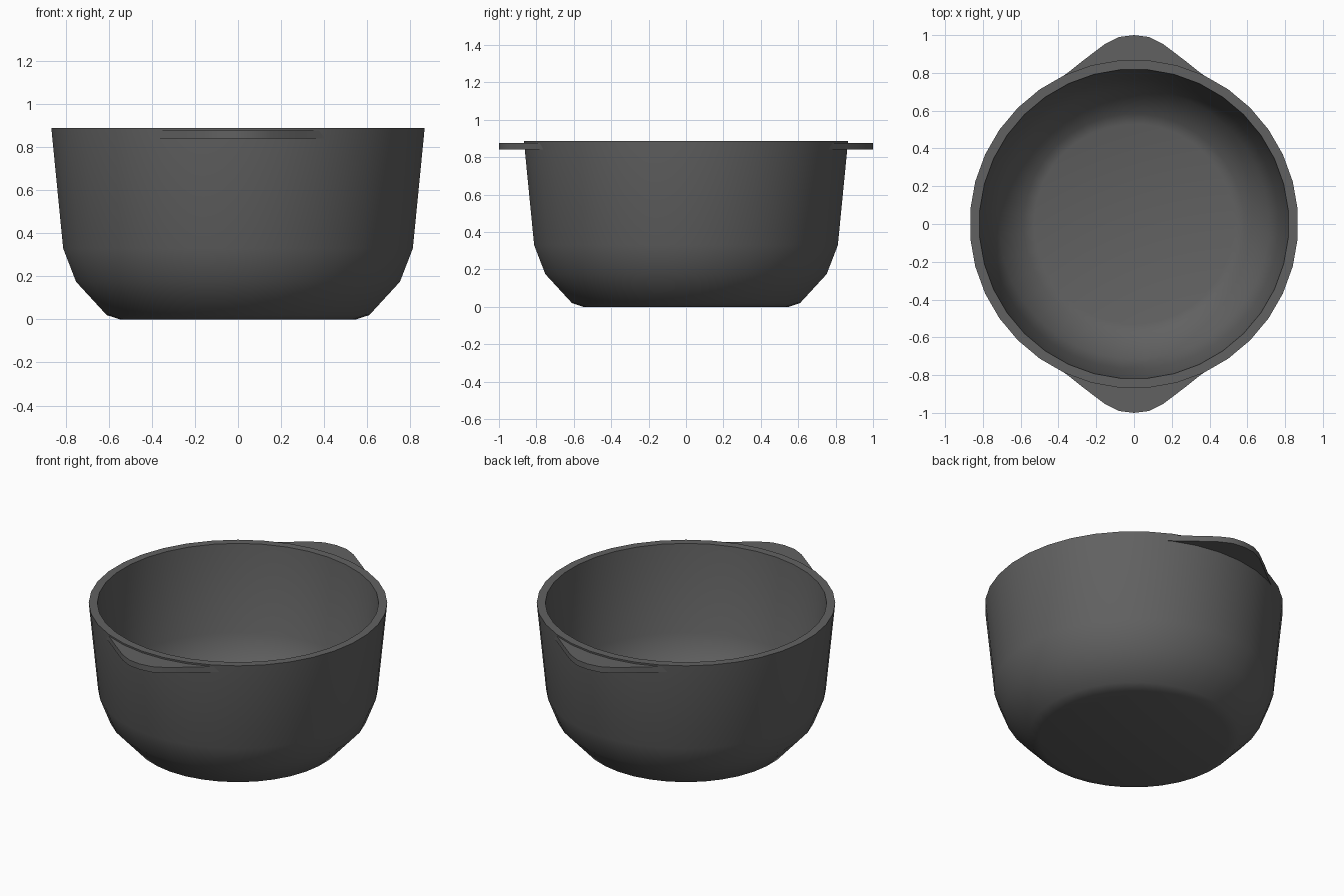
import bpy, bmesh, math

if "Cube" in bpy.data.objects:
    bpy.data.objects.remove(bpy.data.objects["Cube"])

iron = bpy.data.materials.new("dark grey iron")
iron.diffuse_color = (0.12, 0.12, 0.12, 1)
iron.use_nodes = True
iron.node_tree.nodes["Principled BSDF"].inputs["Base Color"].default_value = iron.diffuse_color


def finish(bm, name):
    bmesh.ops.recalc_face_normals(bm, faces=bm.faces)
    me = bpy.data.meshes.new(name)
    bm.to_mesh(me)
    bm.free()
    ob = bpy.data.objects.new(name, me)
    bpy.context.collection.objects.link(ob)
    me.materials.append(iron)
    bpy.ops.object.select_all(action='DESELECT')
    ob.select_set(True)
    bpy.context.view_layer.objects.active = ob
    bpy.ops.object.shade_smooth_by_angle(angle=math.radians(50))
    return ob


# Bowl: lathed wall profile, outside then inside, with closed floors
SIDES = 36
profile = [(0.55, 0), (0.612, 0.02), (0.755, 0.175), (0.815, 0.33), (0.87, 0.888),
           (0.82, 0.888), (0.768, 0.34), (0.715, 0.205), (0.585, 0.068), (0.53, 0.05)]
bm = bmesh.new()
rings = []
for r, z in profile:
    rings.append([bm.verts.new((r * math.cos(math.radians(5 + 360 * i / SIDES)),
                                r * math.sin(math.radians(5 + 360 * i / SIDES)), z))
                  for i in range(SIDES)])
for a, b in zip(rings, rings[1:]):
    for i in range(SIDES):
        j = (i + 1) % SIDES
        bm.faces.new((a[i], a[j], b[j], b[i]))
bm.faces.new(rings[0][::-1])
bm.faces.new(rings[-1])
finish(bm, "bowl")

# Handles: flat tabs whose inner edge hides inside the wall
half = [(0.0, 1.0), (0.08, 0.99), (0.155, 0.952), (0.27, 0.865), (0.345, 0.805), (0.40, 0.765)]
inner = [(0.845 * math.sin(math.radians(t)), 0.845 * math.cos(math.radians(t)))
         for t in (26, 15, 5, -5, -15, -26)]
outline = [(-x, y) for x, y in half[:0:-1]] + half + inner
for name, s in (("back_handle", 1), ("front_handle", -1)):
    bm = bmesh.new()
    f = bm.faces.new([bm.verts.new((x, s * y, 0.841)) for x, y in outline])
    ext = bmesh.ops.extrude_face_region(bm, geom=[f], use_keep_orig=True)
    for v in ext["geom"]:
        if isinstance(v, bmesh.types.BMVert):
            v.co.z = 0.877
    finish(bm, name)
